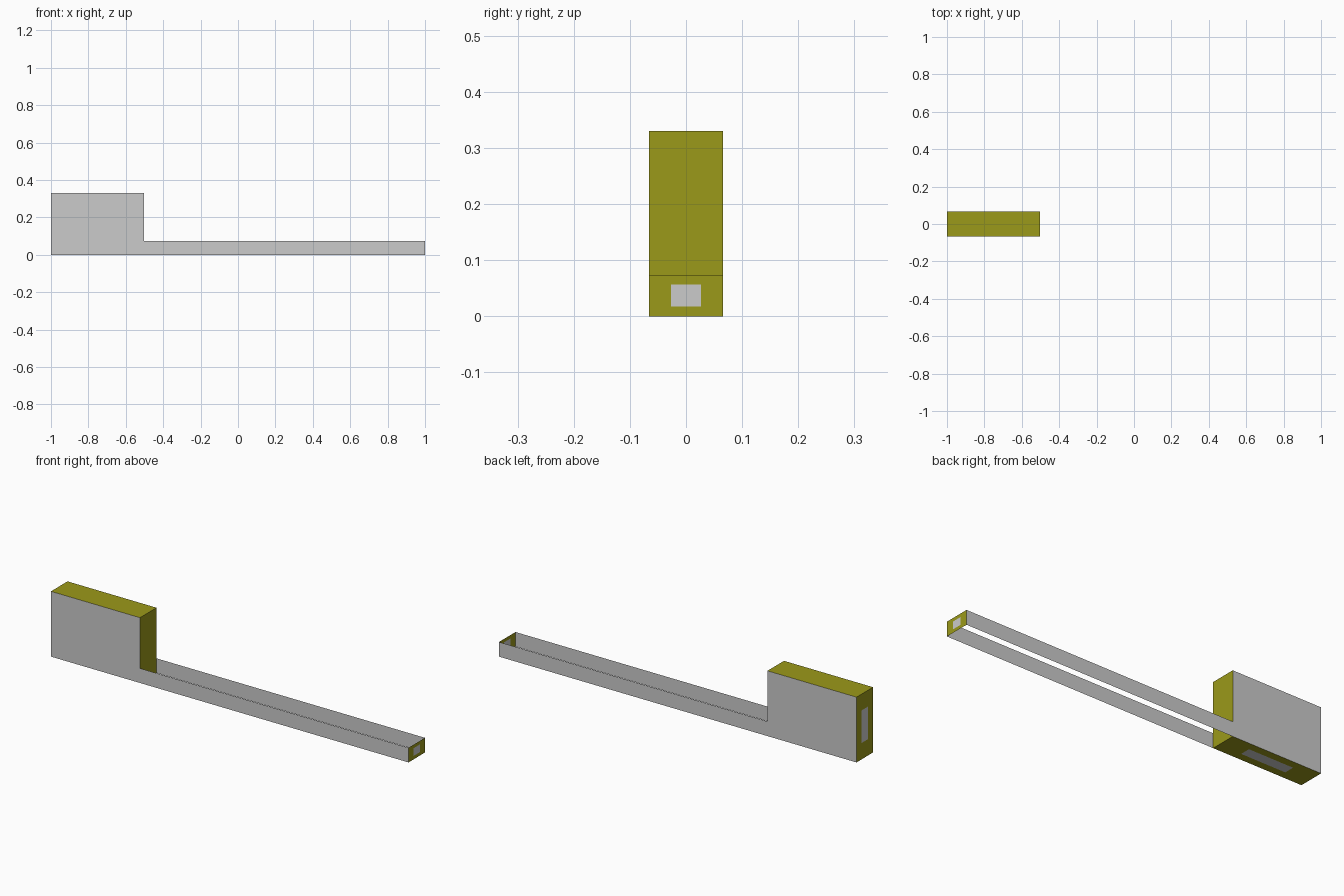
import bpy
from mathutils import Vector

if "Cube" in bpy.data.objects:
    bpy.data.objects.remove(bpy.data.objects["Cube"])

W = 0.066            # half width
H, BEAM = 0.33, 0.074
L, STEP, R = -1.0, -0.502, 1.0

olive = bpy.data.materials.new("olive")
olive.diffuse_color = (0.33, 0.32, 0.01, 1)
olive.use_nodes = True
olive.node_tree.nodes["Principled BSDF"].inputs["Base Color"].default_value = olive.diffuse_color


def make(name, verts, faces, mat=None):
    me = bpy.data.meshes.new(name)
    me.from_pydata([tuple(v) for v in verts], [], faces)
    me.update()
    if mat:
        me.materials.append(mat)
    ob = bpy.data.objects.new(name, me)
    bpy.context.collection.objects.link(ob)
    return ob


def framed_panel(name, corners, fu, fv):
    """Olive frame with a flush grey plate; fu, fv are plate size fractions."""
    a, b, c, d = [Vector(p) for p in corners]
    mid, u, v = (a + c) / 2, (b - a) / 2 * fu, (d - a) / 2 * fv
    inner = [mid - u - v, mid + u - v, mid + u + v, mid - u + v]
    ring = [(i, (i + 1) % 4, (i + 1) % 4 + 4, i + 4) for i in range(4)]
    make(name + "_frame", [a, b, c, d] + inner, ring, olive)
    make(name + "_plate", inner, [(0, 1, 2, 3)])


# L-shaped side walls, open above and below along the beam
profile = [(L, 0), (R, 0), (R, BEAM), (STEP, BEAM), (STEP, H), (L, H)]
make("front_wall", [(x, -W, z) for x, z in profile], [tuple(range(6))])
make("back_wall", [(x, W, z) for x, z in profile], [tuple(reversed(range(6)))])

# Plain box panels: top and step face
make("box_top", [(L, -W, H), (STEP, -W, H), (STEP, W, H), (L, W, H)],
     [(0, 1, 2, 3)], olive)
make("box_step_face", [(STEP, -W, 0), (STEP, W, 0), (STEP, W, H), (STEP, -W, H)],
     [(0, 1, 2, 3)], olive)

# Panels with a grey plate in the middle
framed_panel("beam_end", [(R, -W, 0), (R, W, 0), (R, W, BEAM), (R, -W, BEAM)], 0.4, 0.53)
framed_panel("box_end", [(L, W, 0), (L, -W, 0), (L, -W, H), (L, W, H)], 0.4, 0.5)
framed_panel("box_bottom", [(L, W, 0), (STEP, W, 0), (STEP, -W, 0), (L, -W, 0)], 0.5, 0.4)
